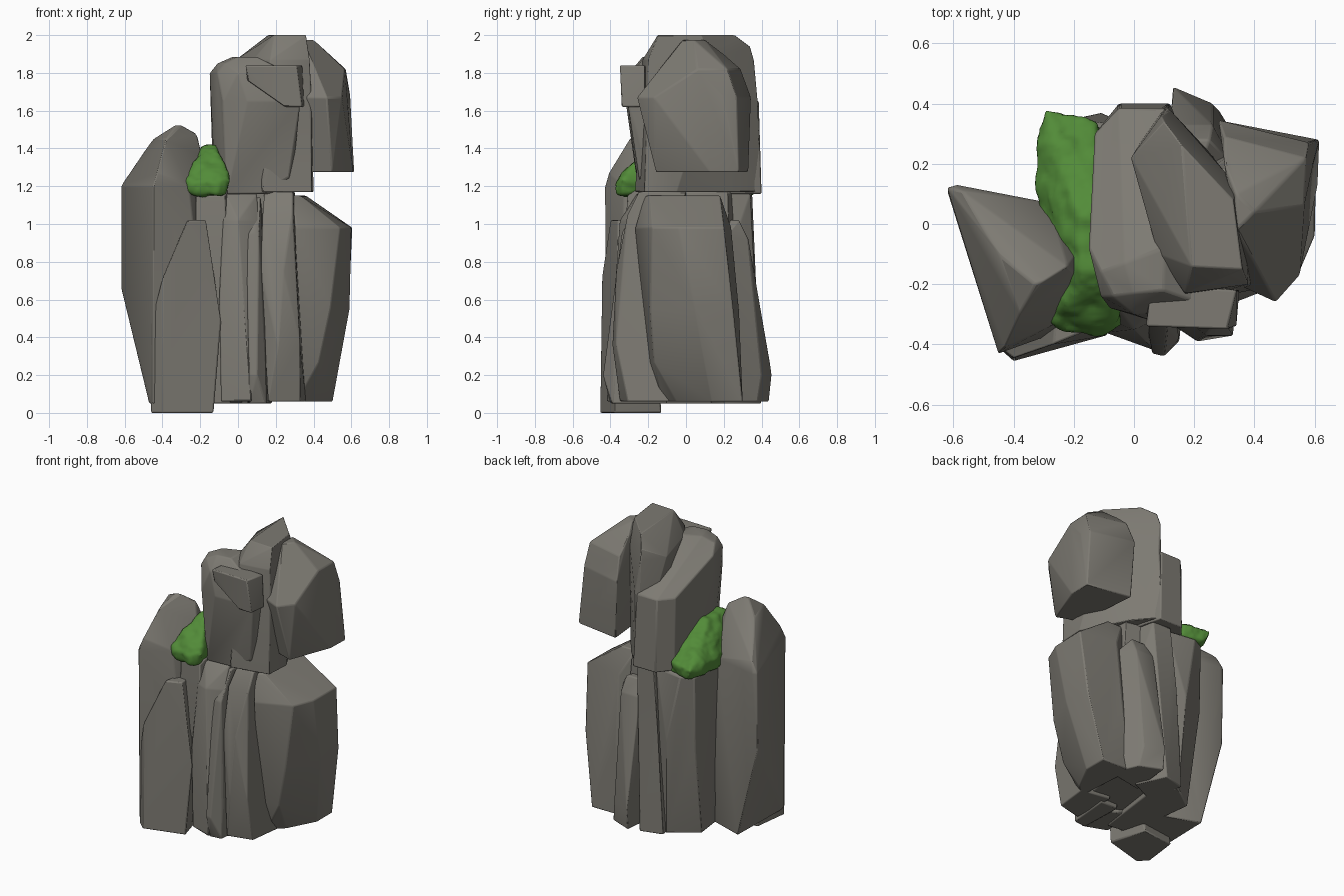
import bpy
import bmesh
from mathutils import Vector, noise
from math import radians

default_cube = bpy.data.objects.get("Cube")
if default_cube:
    bpy.data.objects.remove(default_cube, do_unlink=True)


def make_material(name, red, green, blue):
    material = bpy.data.materials.new(name)
    material.use_nodes = True
    colour = (red, green, blue, 1)
    material.diffuse_color = colour
    material.node_tree.nodes["Principled BSDF"].inputs["Base Color"].default_value = colour
    return material


stone = make_material("warm grey stone", .205, .195, .17)
moss_green = make_material("moss green", .085, .26, .04)


def smooth(obj, degrees):
    bpy.ops.object.select_all(action='DESELECT')
    obj.select_set(True)
    bpy.context.view_layer.objects.active = obj
    bpy.ops.object.shade_smooth_by_angle(angle=radians(degrees))


def hull_object(name, material, rings):
    """Wrap a convex faceted solid around outlines given as (height, points)."""
    bm = bmesh.new()
    for height, outline in rings:
        for x, y in outline:
            bm.verts.new((x, y, height))
    bmesh.ops.convex_hull(bm, input=bm.verts[:])
    loose = [v for v in bm.verts if not v.link_faces]
    bmesh.ops.delete(bm, geom=loose, context='VERTS')
    bmesh.ops.dissolve_limit(bm, angle_limit=radians(7), verts=bm.verts[:], edges=bm.edges[:])
    bmesh.ops.recalc_face_normals(bm, faces=bm.faces[:])
    mesh = bpy.data.meshes.new(name)
    bm.to_mesh(mesh)
    bm.free()
    mesh.materials.append(material)
    obj = bpy.data.objects.new(name, mesh)
    bpy.context.collection.objects.link(obj)
    return obj


def rock(name, *rings):
    """A chiselled stone block with softly worn edges."""
    obj = hull_object(name, stone, rings)
    bevel = obj.modifiers.new("worn edges", 'BEVEL')
    bevel.width = .007
    bevel.segments = 2
    bevel.limit_method = 'ANGLE'
    bevel.angle_limit = radians(15)
    smooth(obj, 25)
    return obj


# Tall slabs on one flank
rock("left_tall_slab",
     (.05, [(-.47, -.36), (-.45, -.42), (-.14, -.3), (-.22, .02), (-.46, .1)]),
     (.67, [(-.62, .11), (-.46, -.44), (-.2, -.34), (-.13, -.12), (-.28, .07)]),
     (1.2, [(-.62, .12), (-.59, .13), (-.45, -.43), (-.26, -.33), (-.17, -.13), (-.28, .07)]),
     (1.27, [(-.57, .11), (-.43, -.41)]),
     (1.36, [(-.19, -.1), (-.19, -.17)]),
     (1.45, [(-.45, -.1), (-.38, -.3)]),
     (1.48, [(-.22, -.14)]),
     (1.525, [(-.33, -.2), (-.3, -.19)]))

rock("left_front_slab",
     (0, [(-.46, -.4), (-.4, -.455), (-.13, -.38), (-.2, -.13), (-.43, -.16)]),
     (.48, [(-.46, -.4), (-.4, -.455), (-.09, -.37), (-.1, -.2)]),
     (.72, [(-.4, -.445), (-.36, -.2)]),
     (1.02, [(-.27, -.4), (-.17, -.36), (-.19, -.2), (-.25, -.22)]))

# Ridge stone that carries the moss
rock("mossy_ridge",
     (.05, [(-.2, -.28), (-.04, -.3), (.03, .2), (-.08, .33), (-.26, .2)]),
     (.7, [(-.22, -.33), (-.05, -.34), (.04, .3), (-.11, .37), (-.28, .3), (-.31, .1)]),
     (1.15, [(-.22, -.3), (-.07, -.31), (0, .32), (-.2, .35), (-.28, .31), (-.3, .1)]),
     (1.33, [(-.15, -.12), (-.1, .05), (0, 0)]))

# Narrow columns along the front
rock("front_column",
     (.06, [(-.09, -.36), (.07, -.42), (.1, -.2), (-.08, -.1)]),
     (.6, [(-.1, -.36), (.03, -.38), (.1, -.2), (-.1, -.1)]),
     (1.02, [(-.08, -.32), (0, -.35), (.11, -.3), (-.08, -.05)]),
     (1.16, [(-.07, -.26), (.1, -.24), (.1, 0), (-.05, 0)]))

rock("front_sliver",
     (.05, [(.06, -.4), (.15, -.39), (.18, -.1), (.05, -.1)]),
     (.2, [(.06, -.43), (.1, -.44), (.15, -.38)]),
     (.95, [(.04, -.33), (.11, -.34), (.14, -.1)]),
     (1.14, [(.07, -.24), (.12, -.24), (.11, -.08)]))

rock("front_right_column",
     (.06, [(.16, -.35), (.33, -.31), (.36, -.08), (.15, -.05)]),
     (.36, [(.14, -.35), (.21, -.39), (.33, -.37), (.36, -.05)]),
     (.75, [(.12, -.33), (.24, -.37), (.31, -.34), (.35, -.05)]),
     (1.05, [(.13, -.29), (.29, -.31), (.32, -.1)]),
     (1.17, [(.14, -.2), (.29, -.25), (.3, 0), (.14, 0)]))

# Broad slab on the opposite flank
rock("right_broad_slab",
     (.06, [(.31, -.13), (.4, -.05), (.5, .14), (.5, .3), (.28, .3)]),
     (.27, [(.3, -.2), (.43, -.17), (.54, .08)]),
     (.55, [(.31, -.24), (.49, -.19), (.59, .05), (.585, .25), (.33, .28)]),
     (.98, [(.31, -.27), (.54, -.18), (.6, -.04), (.605, .2), (.34, .24)]),
     (1.15, [(.28, -.22), (.33, -.19), (.36, .18), (.25, .18)]))

# Leaning slabs and filler at the back
rock("back_leaning_slab",
     (.06, [(.13, .44), (.28, .38), (.36, .2), (.1, .15)]),
     (.2, [(.13, .455), (.26, .4), (.36, .25)]),
     (.92, [(.12, .33), (.26, .33), (.33, .2), (.1, .15)]),
     (1.02, [(.15, .28), (.25, .28), (.2, .15)]))

rock("back_middle_slab",
     (.05, [(-.08, .36), (.07, .4), (.16, .2), (-.05, .1)]),
     (.75, [(-.04, .36), (.12, .36), (.2, .2), (-.05, .2)]),
     (1.16, [(0, .35), (.13, .34), (.18, .1), (0, .1)]))

rock("inner_core",
     (.08, [(-.12, -.2), (.25, -.2), (.33, .25), (.1, .34), (-.1, .25)]),
     (1.17, [(-.08, -.18), (.28, -.18), (.25, .22), (-.05, .28)]))

# Stacked upper blocks
rock("upper_main_block",
     (1.16, [(-.12, -.12), (-.06, -.25), (.12, -.24), (.28, -.16), (.12, .4), (-.05, .4), (-.13, .3)]),
     (1.25, [(.27, -.25)]),
     (1.65, [(-.14, -.12), (-.08, -.28), (.05, -.32), (.33, -.31), (.33, -.15), (.1, .385), (-.05, .385), (-.13, .3)]),
     (1.8, [(-.15, -.08), (-.11, -.24), (0, -.3), (.27, -.28)]),
     (1.85, [(-.11, -.16), (-.07, -.24)]),
     (1.885, [(-.03, -.13), (0, -.23), (.1, -.22), (.1, -.08)]))

rock("upper_peak_block",
     (1.17, [(.13, -.27), (.39, -.22), (.4, -.05), (.24, .25), (.1, .4)]),
     (1.65, [(.14, -.22), (.39, -.2), (.36, .1), (.12, .38), (.02, .25)]),
     (1.87, [(-.01, .22), (.08, -.1), (.17, -.23), (.38, -.2), (.34, .13), (.09, .36)]),
     (1.94, [(.1, .34)]),
     (2, [(.19, -.14), (.36, -.15), (.33, .08), (.16, .26)]))

rock("upper_right_block",
     (1.275, [(.34, -.1), (.5, -.16), (.61, .13), (.615, .28), (.3, .33)]),
     (1.67, [(.34, -.2), (.47, -.26), (.55, -.17), (.595, .2), (.58, .27), (.28, .345)]),
     (1.82, [(.565, .06), (.57, .22), (.3, .29)]),
     (1.9, [(.3, .2), (.42, .18)]),
     (1.975, [(.34, -.02), (.4, .04), (.34, .1)]))

rock("upper_front_chock",
     (1.62, [(.25, -.34), (.34, -.34), (.35, -.22), (.25, -.2)]),
     (1.76, [(.05, -.33), (.05, -.22)]),
     (1.84, [(.04, -.34), (.31, -.35), (.34, -.22), (.06, -.2)]))

# Lumpy moss cushion draped over the ridge
moss = hull_object("moss_cushion", moss_green, [
    (1.15, [(-.26, -.33), (-.12, -.37), (-.06, -.33), (-.11, .32), (-.27, .37), (-.32, .08), (-.32, .2)]),
    (1.23, [(-.28, -.34), (-.1, -.38), (-.04, -.34), (-.12, .34), (-.3, .39), (-.33, .12), (-.33, .22)]),
    (1.34, [(-.21, -.26), (-.08, -.26), (-.25, .1)]),
    (1.42, [(-.18, -.17), (-.12, -.17), (-.18, .02), (-.1, .04)])])
remesh = moss.modifiers.new("even surface", 'REMESH')
remesh.mode = 'VOXEL'
remesh.voxel_size = .014
relax = moss.modifiers.new("relax", 'SMOOTH')
relax.iterations = 8
bpy.context.view_layer.update()
graph = bpy.context.evaluated_depsgraph_get()
lumpy = bpy.data.meshes.new_from_object(moss.evaluated_get(graph))
moss.modifiers.clear()
moss.data = lumpy
offsets = [v.normal * (noise.noise(v.co * 13) * .014 + noise.noise(v.co * 35) * .005)
           for v in lumpy.vertices]
for vertex, offset in zip(lumpy.vertices, offsets):
    vertex.co = Vector(vertex.co) + offset
smooth(moss, 80)
